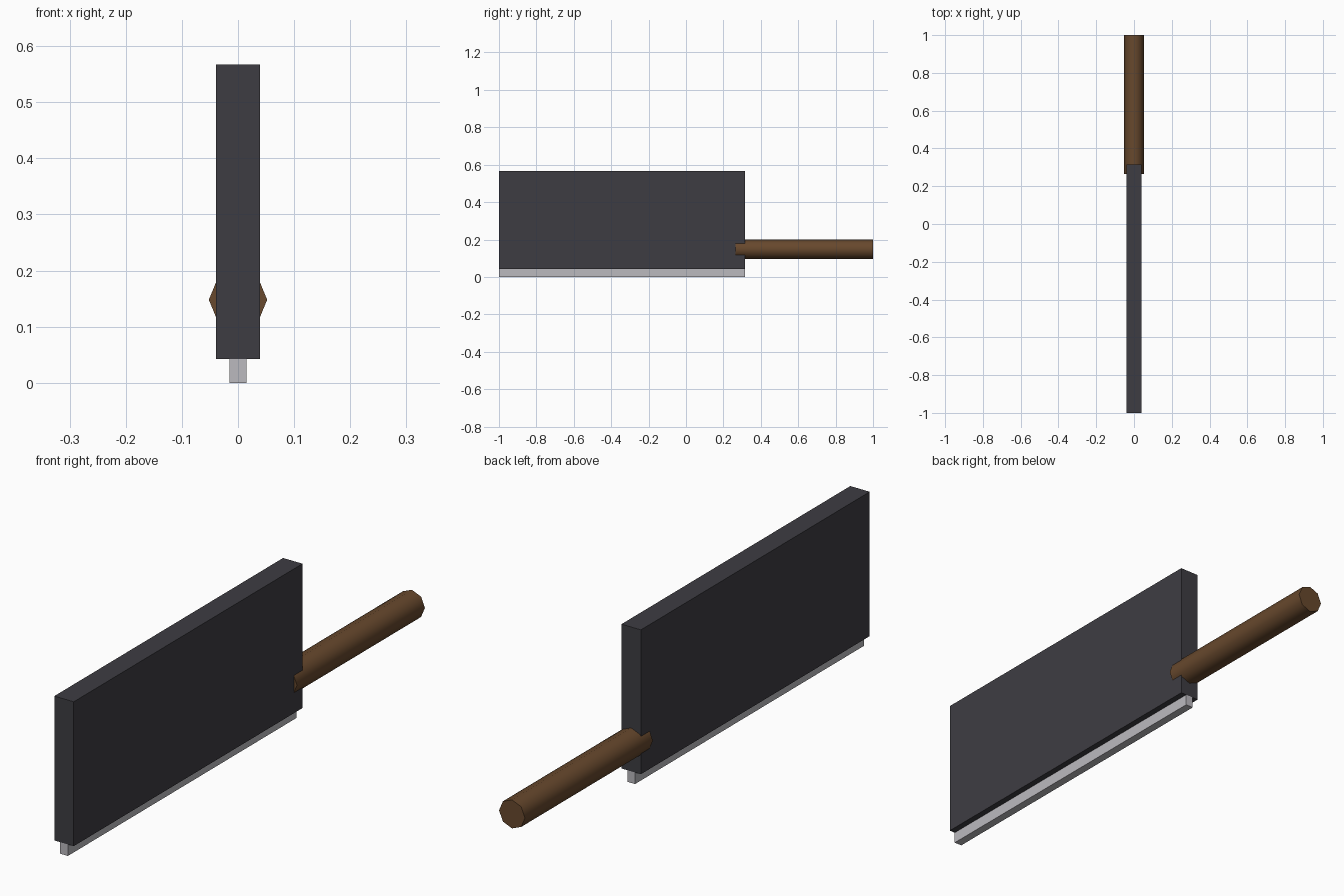
import bpy
import math

if "Cube" in bpy.data.objects:
    bpy.data.objects.remove(bpy.data.objects["Cube"])


def material(name, rgb):
    m = bpy.data.materials.new(name)
    m.diffuse_color = (*rgb, 1.0)
    m.use_nodes = True
    m.node_tree.nodes["Principled BSDF"].inputs["Base Color"].default_value = m.diffuse_color
    return m


dark_steel = material("dark steel", (0.048, 0.046, 0.055))
bright_steel = material("bright steel", (0.50, 0.49, 0.52))
brown_wood = material("brown wood", (0.136, 0.065, 0.026))


def box(name, width, y0, y1, z0, z1, mat):
    """Box centred on x = 0, spanning the given y and z ranges."""
    bpy.ops.mesh.primitive_cube_add(size=1, location=(0, (y0 + y1) / 2, (z0 + z1) / 2))
    ob = bpy.context.object
    ob.name = name
    ob.scale = (width, y1 - y0, z1 - z0)
    bpy.ops.object.transform_apply(location=False, rotation=False, scale=True)
    ob.data.materials.append(mat)
    return ob


# Broad slab blade and the thin cutting edge beneath it
box("blade", 0.078, -1.0, 0.315, 0.042, 0.567, dark_steel)
box("cutting_edge", 0.031, -1.0, 0.315, 0.0, 0.042, bright_steel)

# Eight-sided handle, let into the back of the blade, corners at the sides
y0, y1 = 0.265, 1.0
bpy.ops.mesh.primitive_cylinder_add(vertices=8, radius=0.052, depth=y1 - y0,
                                    location=(0, (y0 + y1) / 2, 0.148),
                                    rotation=(math.radians(90), 0, 0))
handle = bpy.context.object
handle.name = "handle"
handle.data.materials.append(brown_wood)
bpy.ops.object.shade_smooth_by_angle(angle=math.radians(50))
